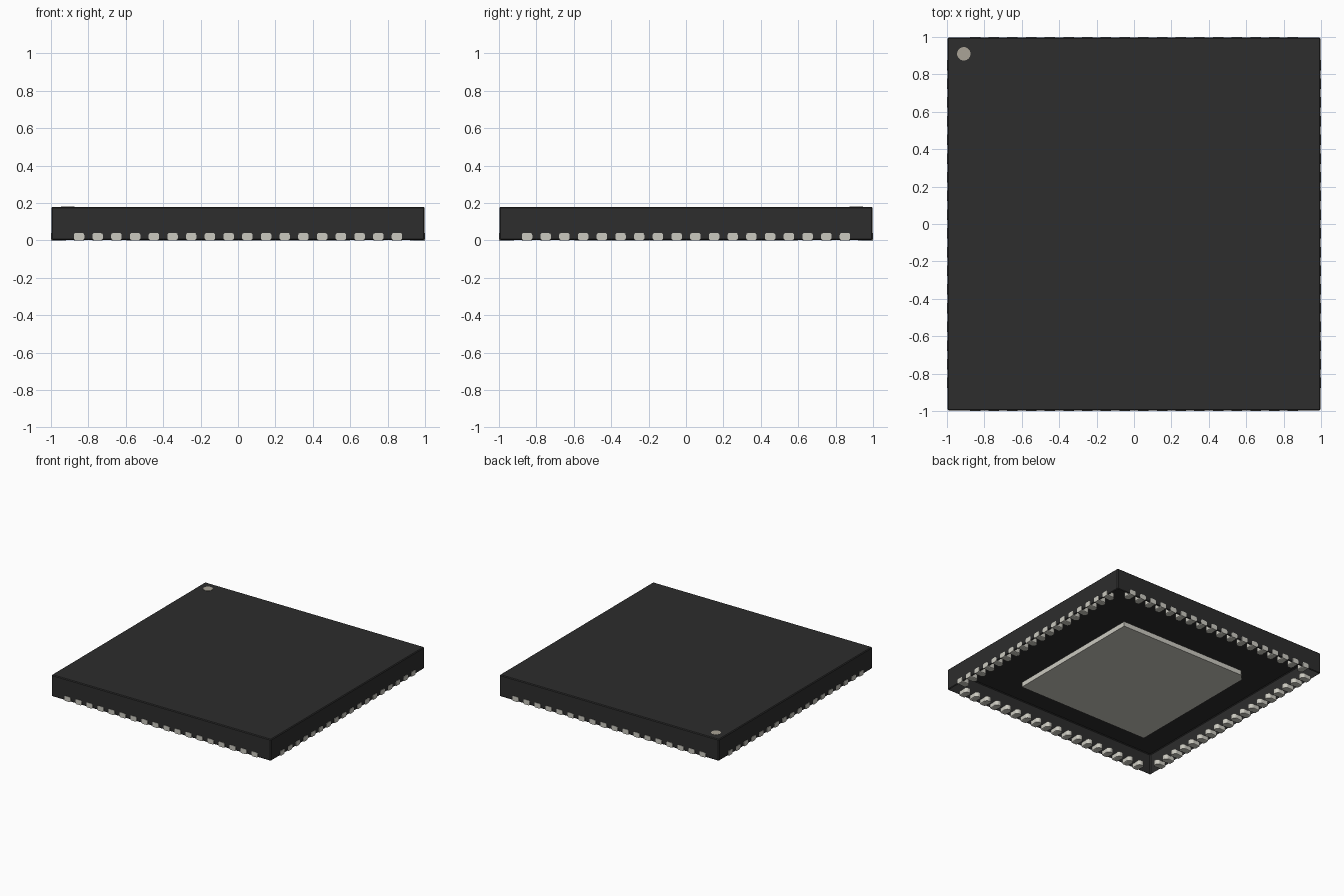
import bpy
import bmesh
from math import pi
from mathutils import Matrix, Vector

if "Cube" in bpy.data.objects:
    bpy.data.objects.remove(bpy.data.objects["Cube"], do_unlink=True)

HEIGHT, BODY_HALF = 0.18, 0.997
PIN_COUNT, PITCH = 18, 0.1
PIN_LENGTH, PIN_WIDTH, PIN_HEIGHT = 0.08, 0.056, 0.04


def material(name, color):
    mat = bpy.data.materials.new(name)
    mat.use_nodes = True
    mat.diffuse_color = (*color, 1)
    mat.node_tree.nodes["Principled BSDF"].inputs["Base Color"].default_value = (*color, 1)
    return mat


def finish(bm, name, mat):
    mesh = bpy.data.meshes.new(name)
    bm.to_mesh(mesh)
    bm.free()
    mesh.materials.append(mat)
    obj = bpy.data.objects.new(name, mesh)
    bpy.context.collection.objects.link(obj)
    return obj


def box(bm, size, center):
    matrix = Matrix.Translation(center) @ Matrix.Diagonal((*size, 1))
    return bmesh.ops.create_cube(bm, size=1, matrix=matrix)["verts"]


def bevel(bm, edges, width, segments=1):
    bmesh.ops.bevel(bm, geom=edges, offset=width, segments=segments,
                    profile=0.5, affect="EDGES")


def runs_along(edge, axis):
    a, b = edge.verts
    return abs((a.co - b.co).normalized()[axis]) > 0.99


black = material("black_plastic", (0.026, 0.026, 0.026))
metal = material("grey_metal", (0.60, 0.59, 0.53))
label = material("light_brown_mark", (0.40, 0.37, 0.31))

# Moulded body: a softly bevelled shell, open underneath
bm = bmesh.new()
bottom = 0.003
box(bm, (2 * BODY_HALF, 2 * BODY_HALF, HEIGHT - bottom), (0, 0, (HEIGHT + bottom) / 2))
bevel(bm, bm.edges[:], 0.006)
floor = [f for f in bm.faces if f.normal.z < -0.99]
bmesh.ops.delete(bm, geom=floor, context="FACES")
finish(bm, "body_shell", black)

# One contact: chamfered bar with a rounded inner end
bm = bmesh.new()
box(bm, (PIN_WIDTH, PIN_LENGTH, PIN_HEIGHT), (0, PIN_LENGTH / 2 - 1, PIN_HEIGHT / 2))
inner = [e for e in bm.edges if runs_along(e, 2) and e.verts[0].co.y > -0.95]
bevel(bm, inner, 0.025, 4)
bevel(bm, [e for e in bm.edges if runs_along(e, 1)], 0.01, 2)
pin = finish(bm, "contact_template", metal)
pin_mesh = pin.data
bpy.data.objects.remove(pin)

# Four rows of contacts, sharing the same mesh
for side, name in enumerate(("front", "left", "back", "right")):
    turn = Matrix.Rotation(side * pi / 2, 4, "Z")
    for i in range(PIN_COUNT):
        x = (i - (PIN_COUNT - 1) / 2) * PITCH
        obj = bpy.data.objects.new(f"{name}_contact_{i + 1}", pin_mesh)
        obj.matrix_world = turn @ Matrix.Translation((x, 0, 0))
        bpy.context.collection.objects.link(obj)

# Thermal pad with one clipped corner
bm = bmesh.new()
box(bm, (1.2, 1.2, PIN_HEIGHT), (0, 0, PIN_HEIGHT / 2))
corner = [e for e in bm.edges if runs_along(e, 2)
          and e.verts[0].co.x < 0 < e.verts[0].co.y]
bevel(bm, corner, 0.05)
finish(bm, "thermal_pad", metal)

# Round orientation mark on the top
bm = bmesh.new()
bmesh.ops.create_cone(bm, cap_ends=True, segments=32, radius1=0.036, radius2=0.036, depth=0.004,
                      matrix=Matrix.Translation(Vector((-0.91, 0.91, HEIGHT))))
finish(bm, "orientation_dot", label)
